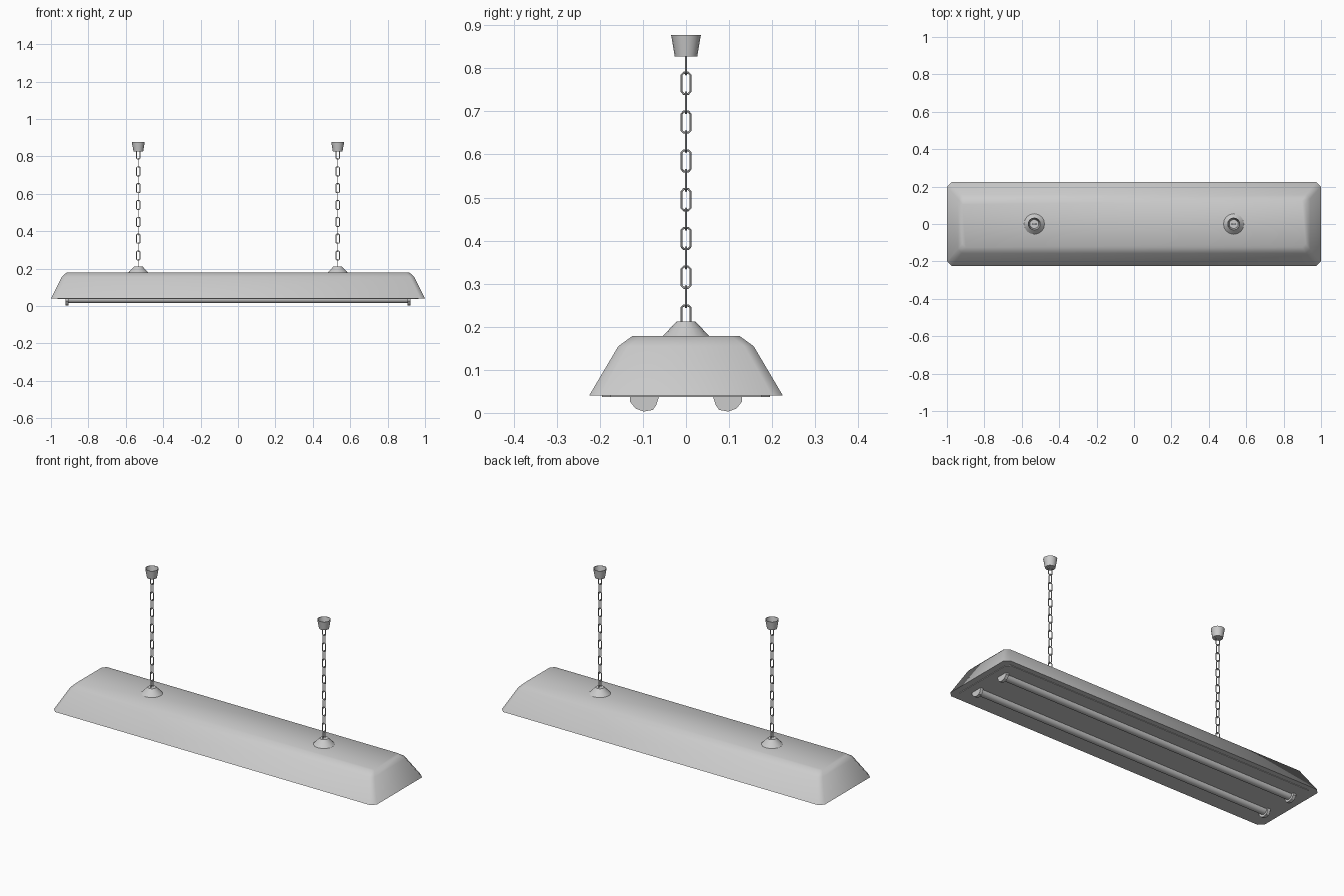
import bpy, bmesh, math
from mathutils import Vector

if "Cube" in bpy.data.objects:
    bpy.data.objects.remove(bpy.data.objects["Cube"])

metal = bpy.data.materials.new("light grey enamel")
metal.diffuse_color = (0.6, 0.6, 0.6, 1)
metal.use_nodes = True
metal.node_tree.nodes["Principled BSDF"].inputs["Base Color"].default_value = metal.diffuse_color


def loft(bm, rings, loop=False, cap_start=True, cap_end=True):
    """Skin a list of equal-length point rings."""
    vs = [[bm.verts.new(p) for p in r] for r in rings]
    n = len(vs[0])
    pairs = list(zip(vs, vs[1:])) + ([(vs[-1], vs[0])] if loop else [])
    for a, b in pairs:
        for i in range(n):
            j = (i + 1) % n
            bm.faces.new((a[i], a[j], b[j], b[i]))
    if not loop:
        if cap_start:
            bm.faces.new(vs[0][::-1])
        if cap_end:
            bm.faces.new(vs[-1])


def finish(bm, name, angle=35):
    bmesh.ops.recalc_face_normals(bm, faces=bm.faces)
    me = bpy.data.meshes.new(name)
    bm.to_mesh(me)
    bm.free()
    ob = bpy.data.objects.new(name, me)
    bpy.context.collection.objects.link(ob)
    me.materials.append(metal)
    bpy.ops.object.select_all(action='DESELECT')
    ob.select_set(True)
    bpy.context.view_layer.objects.active = ob
    if angle:
        bpy.ops.object.shade_smooth_by_angle(angle=math.radians(angle))
    return ob


def cut_rect(hx, hy, z, c):
    """Rectangle with chamfered corners."""
    pts = [(hx, hy - c), (hx - c, hy), (c - hx, hy), (-hx, hy - c),
           (-hx, c - hy), (c - hx, -hy), (hx - c, -hy), (hx, c - hy)]
    return [(x, y, z) for x, y in pts]


def circle(x, r, z, n=16):
    return [(x + r * math.cos(2 * math.pi * i / n),
             r * math.sin(2 * math.pi * i / n), z) for i in range(n)]


# Sloped lamp housing
bm = bmesh.new()
loft(bm, [cut_rect(1.0, 0.225, 0.04, 0.025), cut_rect(0.942, 0.157, 0.155, 0.022),
          cut_rect(0.918, 0.125, 0.178, 0.02)])
finish(bm, "housing", 60)

# Reflector panel underneath
bm = bmesh.new()
loft(bm, [cut_rect(0.965, 0.195, 0.037, 0.02), cut_rect(0.965, 0.195, 0.045, 0.02)])
finish(bm, "reflector_panel", 0)

# Tubes and their end sockets
socket = [(0.13, 0.045), (0.13, 0.026), (0.117, 0.01), (0.098, 0.003),
          (0.077, 0.007), (0.069, 0.018), (0.06, 0.045)]
for side, label in ((1, "back"), (-1, "front")):
    bm = bmesh.new()
    loft(bm, [[(x, side * 0.095 + 0.022 * math.cos(math.pi * i / 6),
                0.037 + 0.022 * math.sin(math.pi * i / 6)) for i in range(12)]
              for x in (-0.91, 0.91)])
    finish(bm, label + "_tube")
    bm = bmesh.new()
    for end in (-1, 1):
        loft(bm, [[(end * x, side * y, z) for y, z in socket] for x in (0.905, 0.922)])
    finish(bm, label + "_tube_sockets", 0)


def link(bm, x, zc, in_x):
    """One chain link with cut corners, lying in the xz or yz plane."""
    w, h, c, r = 0.0102, 0.0245, 0.005, 0.0026
    path = [(w, h - c), (w - c, h), (c - w, h), (-w, h - c),
            (-w, c - h), (c - w, -h), (w - c, -h), (w, c - h)]
    side = Vector((1, 0, 0)) if in_x else Vector((0, 1, 0))
    flat = Vector((0, 1, 0)) if in_x else Vector((1, 0, 0))
    rings = []
    for i, (u, v) in enumerate(path):
        p0, p1 = path[i - 1], path[(i + 1) % 8]
        t = Vector((p1[0] - p0[0], p1[1] - p0[1])).normalized()
        out = side * t.y - Vector((0, 0, t.x))
        mid = Vector((x, 0, zc)) + side * u + Vector((0, 0, v))
        rings.append([mid + r * (out * math.cos(math.pi * k / 3)
                                 + flat * math.sin(math.pi * k / 3)) for k in range(6)])
    loft(bm, rings, loop=True)


# Two hangers: cone mount, chain and open ceiling cup
for x, label in ((-0.533, "left"), (0.533, "right")):
    bm = bmesh.new()
    loft(bm, [circle(x, 0.057, 0.176), circle(x, 0.04, 0.193), circle(x, 0.022, 0.212)])
    finish(bm, label + "_chain_mount")
    bm = bmesh.new()
    for i in range(14):
        link(bm, x, 0.225 + 0.045 * i, i % 2 == 1)
    finish(bm, label + "_chain", 0)
    bm = bmesh.new()
    loft(bm, [circle(x, 0.026, 0.827), circle(x, 0.0345, 0.877),
              circle(x, 0.032, 0.877), circle(x, 0.024, 0.831)])
    finish(bm, label + "_ceiling_cup")
